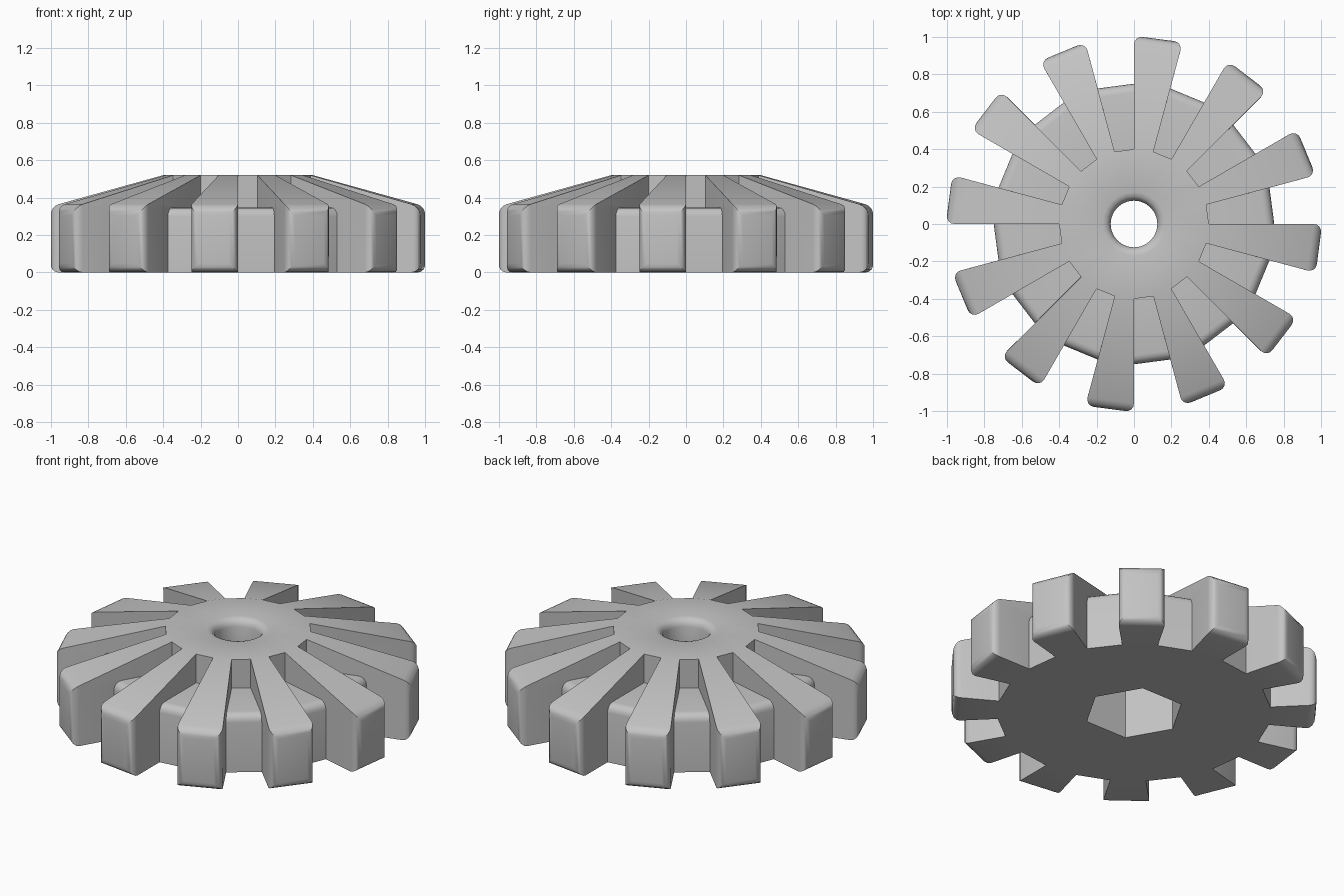
import bpy, bmesh, math

if "Cube" in bpy.data.objects:
    bpy.data.objects.remove(bpy.data.objects["Cube"])

N = 24                      # rays, 15 degrees apart; teeth fill every other sector
bm = bmesh.new()


def ring(radius, z):
    """One vertex per ray; radius may be a number or a function of degrees."""
    out = []
    for i in range(N):
        r = radius(i * 15) if callable(radius) else radius
        a = math.radians(i * 15)
        out.append(bm.verts.new((r * math.cos(a), r * math.sin(a), z)))
    return out


def hexagon(deg):
    return 0.275 * math.cos(math.pi / 6) / math.cos(math.radians(deg % 60 - 30))


def band(a, b, i):
    j = (i + 1) % N
    return bm.faces.new((a[i], a[j], b[j], b[i]))


# rings of the outer body
hub_top, hub_foot = ring(0.4, 0.52), ring(0.4, 0.347)
web_top, web_low = ring(0.75, 0.347), ring(0.75, 0)
tip_top, tip_low = ring(1.006, 0.352), ring(1.006, 0)

# rings of the core: rounded round hole above, hexagonal socket below
core = [hub_top, ring(0.17, 0.52), ring(0.148, 0.514), ring(0.132, 0.498),
        ring(0.125, 0.475), ring(0.125, 0.35), ring(hexagon, 0.35),
        ring(hexagon, 0), web_low]

round_edges = []
for i in range(N):
    j = (i + 1) % N
    for a, b in zip(core, core[1:]):
        band(a, b, i)
    if i % 2:               # tooth sector
        band(hub_top, tip_top, i)
        band(tip_top, tip_low, i)
        band(tip_low, web_low, i)
        pairs = [(tip_top[i], tip_top[j]), (tip_low[i], tip_low[j]),
                 (tip_top[i], tip_low[i]), (tip_top[j], tip_low[j])]
    else:                   # notch sector
        band(hub_top, hub_foot, i)
        band(hub_foot, web_top, i)
        band(web_top, web_low, i)
        pairs = [(web_top[i], web_top[j])]
    # side wall of the tooth on this ray
    bm.faces.new((hub_top[i], tip_top[i], tip_low[i],
                  web_low[i], web_top[i], hub_foot[i]))
    round_edges.append(pairs)

edges = []
for pairs in round_edges:
    for a, b in pairs:
        edges.append(bm.edges.get((a, b)))
bmesh.ops.recalc_face_normals(bm, faces=bm.faces[:])
# rounded tooth tips and notch rims
bmesh.ops.bevel(bm, geom=edges, offset=0.047, offset_type='OFFSET', segments=4,
                profile=0.5, affect='EDGES', clamp_overlap=True)
bmesh.ops.recalc_face_normals(bm, faces=bm.faces[:])

mesh = bpy.data.meshes.new("toothed_wheel")
bm.to_mesh(mesh)
bm.free()
wheel = bpy.data.objects.new("toothed_wheel", mesh)
bpy.context.collection.objects.link(wheel)

grey = bpy.data.materials.new("light_grey")
grey.diffuse_color = (0.55, 0.55, 0.55, 1)
grey.use_nodes = True
grey.node_tree.nodes["Principled BSDF"].inputs["Base Color"].default_value = grey.diffuse_color
mesh.materials.append(grey)

bpy.context.view_layer.objects.active = wheel
wheel.select_set(True)
bpy.ops.object.shade_smooth_by_angle(angle=math.radians(30))
